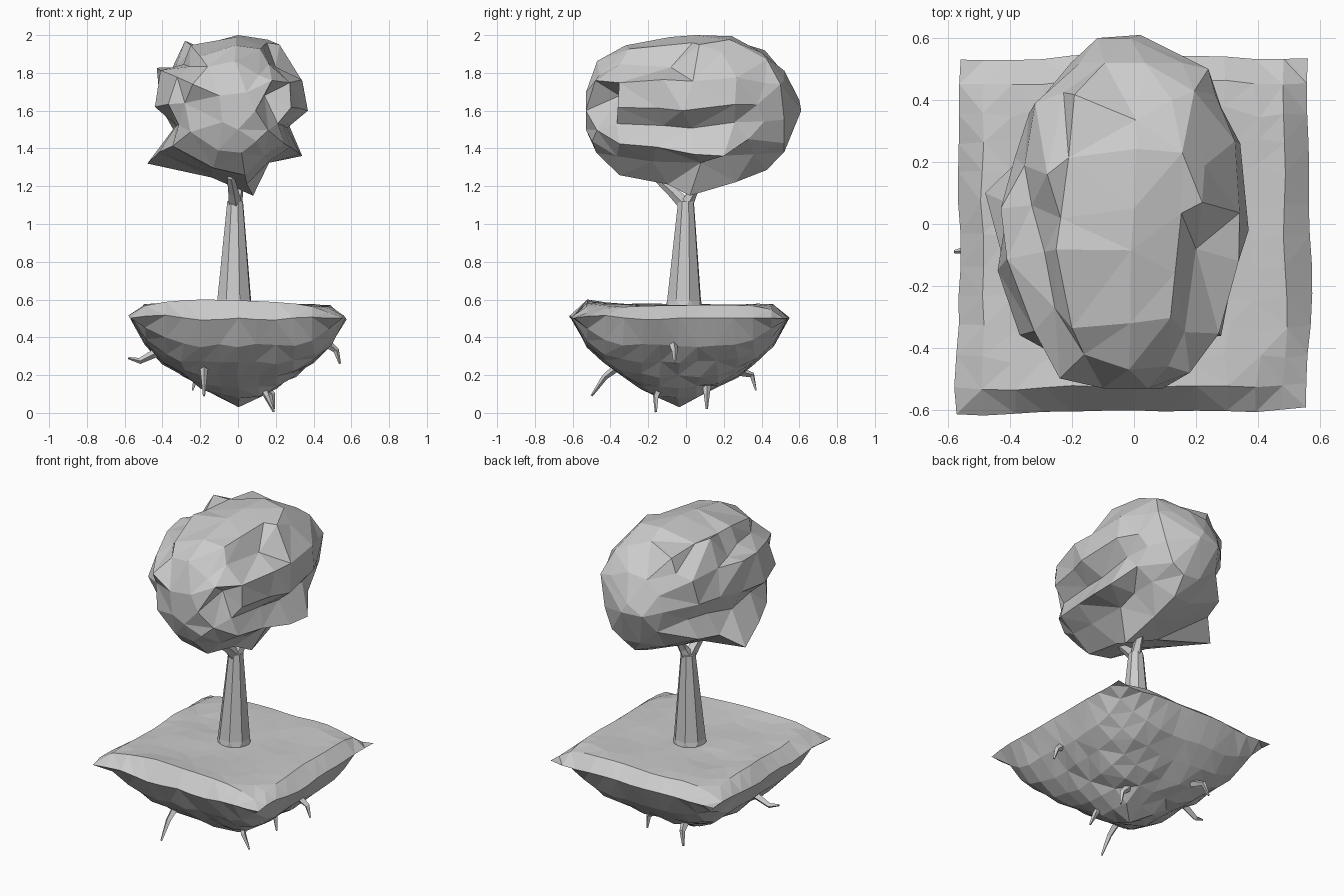
import bpy
import bmesh
import math
import random
from mathutils import Vector, noise

random.seed(4)
cube = bpy.data.objects.get("Cube")
if cube:
    bpy.data.objects.remove(cube, do_unlink=True)

grey = bpy.data.materials.new("plain_grey")
grey.use_nodes = True
colour = (0.6, 0.6, 0.6, 1)
grey.diffuse_color = colour
grey.node_tree.nodes["Principled BSDF"].inputs["Base Color"].default_value = colour


def finish(name, bm, closed=True):
    """Triangulate a flat-shaded mesh and link it as an object."""
    if closed:
        bmesh.ops.recalc_face_normals(bm, faces=bm.faces)
    bmesh.ops.triangulate(bm, faces=bm.faces)
    mesh = bpy.data.meshes.new(name)
    bm.to_mesh(mesh)
    bm.free()
    mesh.materials.append(grey)
    obj = bpy.data.objects.new(name, mesh)
    bpy.context.collection.objects.link(obj)
    return obj


def loft(rings):
    """Join equal rings of points into a capped skin."""
    bm = bmesh.new()
    loops = [[bm.verts.new(p) for p in ring] for ring in rings]
    for a, b in zip(loops, loops[1:]):
        for i in range(len(a)):
            j = (i + 1) % len(a)
            bm.faces.new((a[i], a[j], b[j], b[i]))
    bm.faces.new(loops[0])
    bm.faces.new(loops[-1])
    return bm


def tube(name, path, radii, sides):
    """Tapered tube along a path."""
    pts = [Vector(p) for p in path]
    rings = []
    for i, p in enumerate(pts):
        along = pts[min(i + 1, len(pts) - 1)] - pts[max(i - 1, 0)]
        turn = along.to_track_quat('Z', 'Y')
        ring = []
        for k in range(sides):
            a = math.tau * k / sides
            ring.append(p + turn @ Vector((math.cos(a), math.sin(a), 0)) * radii[i])
        rings.append(ring)
    return finish(name, loft(rings))


# Island: two square sheets that share a wavy rim
CELLS = 10
INNER = 0.86
ticks = [-1] + [INNER * (2 * i / CELLS - 1) for i in range(CELLS + 1)] + [1]


def rim_height(u, v):
    return 0.502 + 0.03 * noise.noise(Vector((u * 2, v * 2, 5)))


def top_height(u, v):
    if max(abs(u), abs(v)) == 1:
        return rim_height(u, v)
    front_lift = 0.045 * max(0, -v) ** 3 * (1 - (u + 0.35) ** 2)
    corner_drop = 0.1 * (u * v) ** 4
    return 0.572 + front_lift - corner_drop + 0.015 * noise.noise(Vector((u * 2, v * 2, 1)))


def rock_height(u, v):
    if max(abs(u), abs(v)) == 1:
        return rim_height(u, v)
    r = (abs(u) ** 5 + abs(v) ** 5) ** 0.2
    depth = 0.47 * max(0.03, 1 - r) ** 0.6
    return 0.5 - depth + random.uniform(-0.01, 0.01) * (r > 0.1)


def sheet(name, height, flip, jitter):
    bm = bmesh.new()
    rows = []
    for v in ticks:
        row = []
        for u in ticks:
            wave = noise.noise_vector(Vector((u * 2.5, v * 2.5, 0))) * 0.018
            x, y = u * 0.567 + wave.x, v * 0.57 - 0.033 + wave.y
            if max(abs(u), abs(v)) < 0.8:
                x += random.uniform(-jitter, jitter)
                y += random.uniform(-jitter, jitter)
            row.append(bm.verts.new((x, y, height(u, v))))
        rows.append(row)
    for a, b in zip(rows, rows[1:]):
        for i in range(len(a) - 1):
            quad = (a[i], a[i + 1], b[i + 1], b[i])
            bm.faces.new(quad[::-1] if flip else quad)
    return finish(name, bm, closed=False)


sheet("grass_top", top_height, False, 0.02)
sheet("rock_underside", rock_height, True, 0.012)

# Trunk and its fork
tube("trunk", [(-0.02, -0.01, 0.54), (-0.02, -0.01, 0.6), (-0.015, 0, 1.12)],
     [0.1, 0.094, 0.044], 8)
tube("front_branch", [(-0.015, 0, 1.1), (-0.025, -0.07, 1.17), (-0.04, -0.16, 1.25)],
     [0.038, 0.03, 0.02], 5)
tube("back_branch", [(-0.015, 0, 1.1), (0, 0.03, 1.16), (0.01, 0.08, 1.25)],
     [0.038, 0.028, 0.02], 5)

# Hanging roots
roots = {
    "right_root": [(-0.43, -0.07, 0.32), (-0.52, -0.08, 0.275), (-0.58, -0.09, 0.29)],
    "front_root": [(-0.18, -0.34, 0.26), (-0.18, -0.43, 0.19), (-0.18, -0.5, 0.09)],
    "back_root": [(-0.19, 0.28, 0.22), (-0.22, 0.35, 0.2), (-0.24, 0.37, 0.12)],
    "left_root": [(0.47, -0.07, 0.37), (0.52, -0.06, 0.33), (0.54, -0.06, 0.26)],
    "lower_front_root": [(0.13, -0.13, 0.15), (0.15, -0.16, 0.09), (0.19, -0.16, 0.005)],
    "lower_back_root": [(0.13, 0.11, 0.15), (0.18, 0.11, 0.1), (0.19, 0.11, 0.02)],
}
for name, path in roots.items():
    tube(name, path, [0.024, 0.016, 0.006], 4)

# Canopy outline across its width, with a crease above the lower shelf (x, z in -1..1)
outline = [
    (1, 0.05), (0.97, 0.43), (0.7, 0.79), (0.5, 0.96), (0.1, 1), (-0.52, 0.92),
    (-0.66, 0.7), (-0.93, 0.57), (-0.98, 0.1), (-0.74, -0.2), (-0.98, -0.58),
    (-0.25, -0.84), (0.25, -1), (0.54, -0.68), (0.9, -0.52), (0.78, -0.2),
]

# Canopy cross-sections from front to back (y, x range, z range)
sections = [
    (-0.53, -0.1, 0.1, 1.48, 1.71),
    (-0.45, -0.28, 0.2, 1.37, 1.86),
    (-0.32, -0.37, 0.28, 1.26, 1.94),
    (-0.13, -0.44, 0.34, 1.21, 1.98),
    (0.05, -0.45, 0.37, 1.17, 2.0),
    (0.22, -0.41, 0.35, 1.23, 2.0),
    (0.38, -0.35, 0.3, 1.28, 1.95),
    (0.52, -0.2, 0.23, 1.38, 1.82),
    (0.6, -0.12, 0.03, 1.52, 1.67),
]

rings = []
for y, x0, x1, z0, z1 in sections:
    ring = []
    round_off = (y / 0.6) ** 2
    for u, w in outline:
        # the ends are rounder than the middle
        s = (1 - round_off) + round_off / math.hypot(u, w)
        s *= random.uniform(0.92, 1.03)
        x = (x0 + x1) / 2 + u * (x1 - x0) / 2 * s
        z = (z0 + z1) / 2 + w * (z1 - z0) / 2 * s
        shift = random.uniform(-0.05, 0.05) if abs(y) < 0.5 else 0
        ring.append((x, y + shift, min(z, 2)))
    rings.append(ring)
canopy = loft(rings)
bmesh.ops.remove_doubles(canopy, verts=canopy.verts, dist=0.085)

# Leaf clumps that stick out, and hollows between them
pulls = [
    (-0.48, 0.1, 1.32), (0.34, 0.2, 1.36), (-0.28, 0.16, 1.97), (0.22, 0.07, 1.95),
    (0.18, -0.48, 1.76), (0.08, 0.02, 1.15), (0.24, 0.5, 1.74), (0, 0.05, 2),
    (0.14, -0.35, 1.68), (0.2, -0.08, 1.83), (0.02, 0.61, 1.6), (0.37, -0.02, 1.6),
    (-0.33, 0.06, 1.83), (-0.1, -0.53, 1.68), (0, -0.53, 1.5), (-0.44, -0.15, 1.62),
]
used = set()
for target in map(Vector, pulls):
    vert = min((v for v in canopy.verts if v not in used),
               key=lambda v: (v.co - target).length)
    vert.co = target
    used.add(vert)
finish("canopy", canopy)
